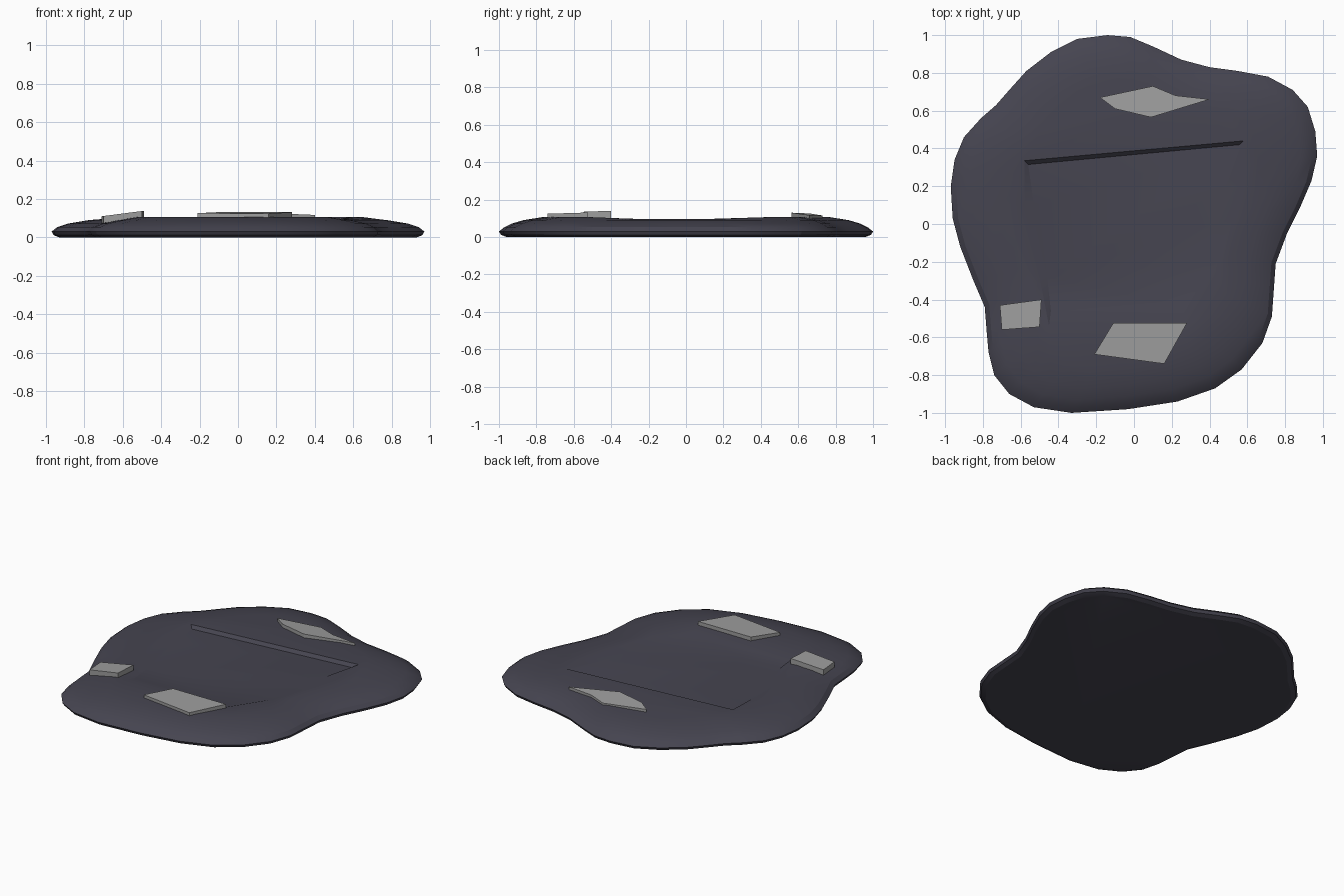
import bpy
import bmesh
import math

default_cube = bpy.data.objects.get("Cube")
if default_cube:
    bpy.data.objects.remove(default_cube, do_unlink=True)


def make_material(name, colour):
    material = bpy.data.materials.new(name)
    material.use_nodes = True
    material.diffuse_color = colour
    shader = next(n for n in material.node_tree.nodes if n.type == 'BSDF_PRINCIPLED')
    shader.inputs["Base Color"].default_value = colour
    return material


def add_ring(bm, points):
    return [bm.verts.new(point) for point in points]


def bridge_rings(bm, lower, upper):
    count = len(lower)
    for i in range(count):
        j = (i + 1) % count
        bm.faces.new((lower[i], lower[j], upper[j], upper[i]))


def finish_object(bm, name, material, smooth):
    bmesh.ops.recalc_face_normals(bm, faces=bm.faces[:])
    mesh = bpy.data.meshes.new(name)
    bm.to_mesh(mesh)
    bm.free()
    mesh.materials.append(material)
    obj = bpy.data.objects.new(name, mesh)
    bpy.context.collection.objects.link(obj)
    if smooth:
        bpy.ops.object.select_all(action='DESELECT')
        bpy.context.view_layer.objects.active = obj
        obj.select_set(True)
        bpy.ops.object.shade_smooth_by_angle(angle=math.radians(20))
    return obj


dark_earth = make_material("dark slate", (0.06, 0.058, 0.08, 1))
pale_stone = make_material("pale grey stone", (0.34, 0.34, 0.34, 1))

# Irregular outline of the ground patch, clockwise from the back
outline = [
    (-.14, 1), (-.02, .99), (.1, .94), (.25, .87), (.4, .83), (.55, .81),
    (.71, .78), (.84, .71), (.92, .62), (.96, .49), (.97, .36), (.94, .23),
    (.88, .09), (.81, -.05), (.75, -.21), (.74, -.35), (.73, -.49),
    (.68, -.63), (.57, -.77), (.43, -.87), (.23, -.94), (-.03, -.98),
    (-.33, -1), (-.53, -.97), (-.66, -.9), (-.74, -.8), (-.77, -.68),
    (-.78, -.57), (-.79, -.44), (-.85, -.3), (-.92, -.12), (-.96, .03),
    (-.97, .2), (-.95, .34), (-.9, .46), (-.81, .56), (-.73, .63),
    (-.66, .71), (-.57, .81), (-.44, .91), (-.3, .98)]

# Each ring: scale in x, scale in y, height
ring_profile = [(.96, .96, 0), (.99, .99, .012), (1, 1, .03), (.97, .97, .053),
                (.91, .93, .072), (.8, .87, .09), (.68, .77, .106)]

# Shallow hollow: sharp bank at the back, gentle slopes elsewhere
hollow_rim = [(-.58, .335), (.58, .44), (.56, .2), (.52, .02), (.43, -.24),
              (.27, -.52), (-.45, -.54), (-.5, -.28), (-.58, .1)]
hollow_floor = [(-.56, .315), (.56, .42), (.48, .18), (.43, 0), (.39, -.2),
                (.26, -.44), (-.44, -.46), (-.46, -.28), (-.53, .1)]


def plateau_height(y, height):
    # The side banks dip a little midway between front and back
    dip = max(0, 1 - abs(y + .05) / .45)
    return height - .01 * min(1, dip * 2)


bm = bmesh.new()
rings = []
for scale_x, scale_y, height in ring_profile:
    points = []
    for x, y in outline:
        z = height
        if scale_x < .75:
            z = plateau_height(y * scale_y, height)
        points.append((x * scale_x, y * scale_y, z))
    rings.append(add_ring(bm, points))
for lower, upper in zip(rings, rings[1:]):
    bridge_rings(bm, lower, upper)
bm.faces.new(rings[0])

# Plateau between the outer slope and the hollow
rim = add_ring(bm, [(x, y, plateau_height(y, .106)) for x, y in hollow_rim])
floor = add_ring(bm, [(x, y, .085) for x, y in hollow_floor])
bridge_rings(bm, rim, floor)
bm.faces.new(floor)
plateau_edges = []
for ring in (rings[-1], rim):
    for a, b in zip(ring, ring[1:] + ring[:1]):
        plateau_edges.append(bm.edges.get((a, b)))
bmesh.ops.triangle_fill(bm, edges=plateau_edges, use_beauty=True, normal=(0, 0, 1))
finish_object(bm, "ground_patch", dark_earth, True)


def add_slab(name, corners, top, slope_x, slope_y, thickness):
    """Flat stone with a tilted top; top is the height at its middle."""
    middle_x = sum(x for x, y in corners) / len(corners)
    middle_y = sum(y for x, y in corners) / len(corners)
    bm = bmesh.new()
    levels = []
    for drop in (thickness, 0):
        levels.append(add_ring(bm, [
            (x, y, top - drop + slope_x * (x - middle_x) + slope_y * (y - middle_y))
            for x, y in corners]))
    bridge_rings(bm, *levels)
    for level in levels:
        bm.faces.new(level)
    return finish_object(bm, name, pale_stone, False)


# Three paving stones
add_slab("front_stone", [(-.21, -.69), (.16, -.74), (.28, -.525), (-.11, -.525)],
         .128, 0, .03, .035)
add_slab("right_stone", [(-.71, -.43), (-.49, -.4), (-.5, -.545), (-.7, -.56)],
         .124, .13, 0, .036)
add_slab("back_stone", [(-.18, .67), (.1, .73), (.22, .68), (.4, .66),
                        (.09, .565), (-.1, .61)],
         .122, -.015, -.09, .03)
